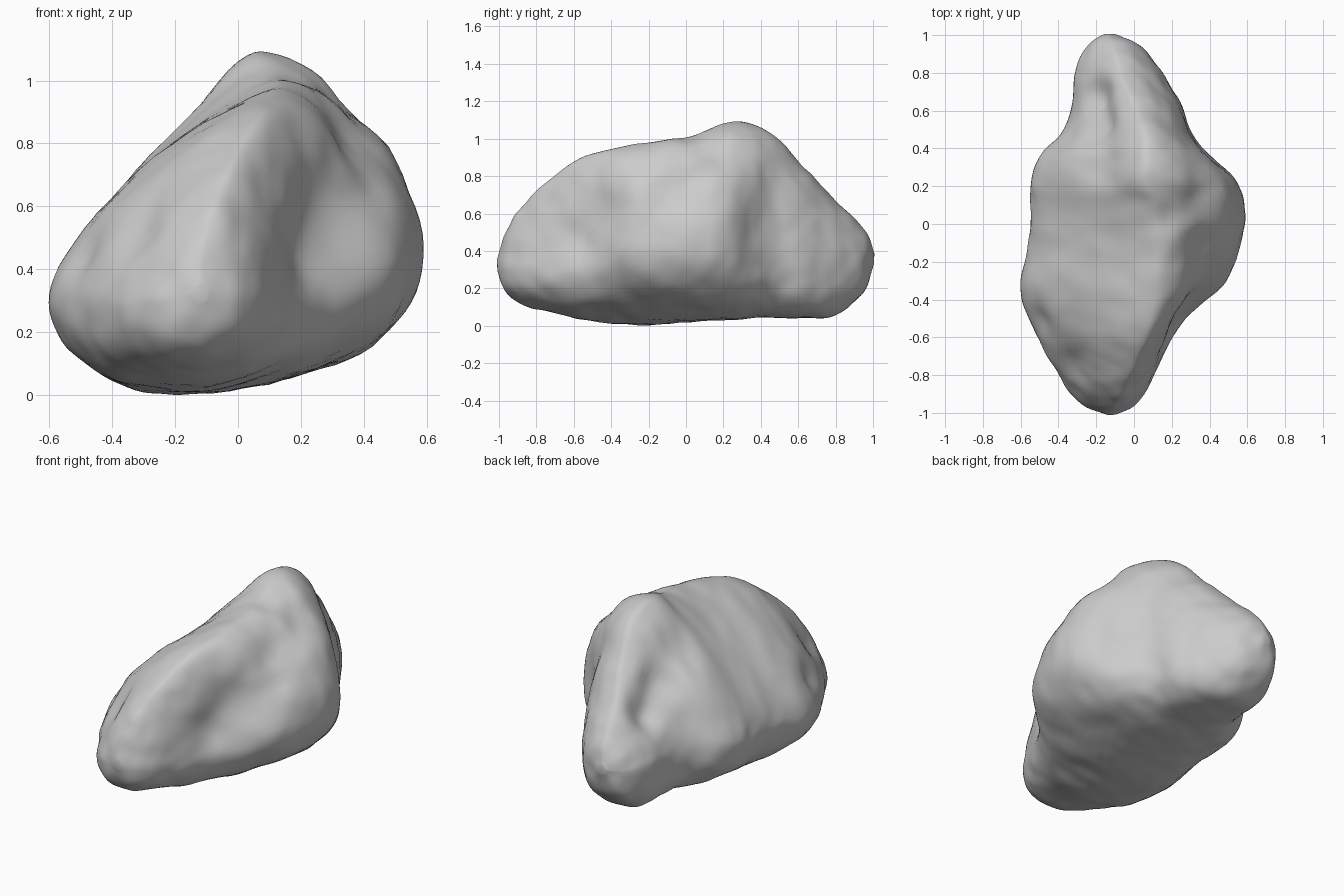
import bpy, bmesh, math
from mathutils import Vector, noise

if "Cube" in bpy.data.objects:
    bpy.data.objects.remove(bpy.data.objects["Cube"], do_unlink=True)

SEGMENTS = 80
STEPS = 8

# Sections along the boulder:
# y, left x, left z, ridge x, ridge z, right x, right z, keel x, keel z
SECTIONS = [
    (-1.01, -.14, .32, -.12, .34, -.1, .32, -.12, .3),
    (-.97, -.25, .3, -.11, .48, -.01, .31, -.14, .18),
    (-.88, -.35, .29, -.06, .63, .06, .31, -.17, .11),
    (-.74, -.44, .3, .0, .78, .14, .31, -.19, .07),
    (-.56, -.54, .31, .07, .9, .25, .33, -.21, .03),
    (-.36, -.6, .32, .12, .96, .41, .38, -.21, .01),
    (-.15, -.57, .32, .14, .99, .55, .42, -.2, 0),
    (.05, -.55, .33, .12, 1.035, .59, .43, -.15, .02),
    (.22, -.55, .34, .07, 1.09, .55, .44, -.12, .03),
    (.36, -.5, .35, .06, 1.08, .43, .42, -.1, .04),
    (.48, -.38, .36, .05, 1.01, .31, .39, -.08, .04),
    (.64, -.33, .36, .0, .84, .25, .37, -.08, .04),
    (.8, -.32, .36, -.07, .67, .15, .36, -.1, .05),
    (.95, -.25, .35, -.11, .52, .03, .35, -.13, .18),
    (1.01, -.15, .36, -.13, .38, -.11, .36, -.13, .34),
]

# Hollows (positive depth) and swellings (negative): centre, radius, depth
HOLLOWS = [
    ((.18, -.55, .45), .15, .06),
    ((.25, -.38, .6), .15, .08),
    ((.32, -.12, .78), .16, .09),
    ((.3, .13, .9), .12, .06),
    ((.16, .04, .95), .07, .06),
    ((.4, -.2, .66), .06, .04),
    ((.42, -.28, .4), .14, -.03),
    ((.4, .36, .5), .13, .03),
    ((-.21, .54, .74), .1, .06),
    ((-.22, .68, .62), .1, .07),
    ((-.2, .32, .88), .15, .05),
    ((-.5, -.52, .45), .08, .03),
    ((-.3, -.72, .5), .09, .03),
]


def spline(a, b, c, d, t):
    """Smooth curve between the middle two of four values."""
    return b + t * (c - a + t * (2*a - 5*b + 4*c - d + t * (3*(b - c) + d - a))) / 2


def section_at(i, t):
    last = len(SECTIONS) - 1
    near = [SECTIONS[min(max(i + k, 0), last)] for k in (-1, 0, 1, 2)]
    return [spline(*values, t) for values in zip(*near)]


def ring_points(section):
    """Lopsided oval through the left, ridge, right and keel points."""
    y, lx, lz, tx, tz, rx, rz, bx, bz = section
    rear = min(max((y + .2) / .5, 0), 1)
    for k in range(SEGMENTS):
        angle = math.tau * k / SEGMENTS
        c, s = math.cos(angle), math.sin(angle)
        side_x, side_z = (rx, rz) if c > 0 else (lx, lz)
        mid_x, mid_z = (tx, tz) if s > 0 else (bx, bz)
        if s < 0:
            power = 2.1 + max(y, 0)
        elif c > 0:
            power = 1.8 + .1 * rear
        else:
            power = 1.4 - .15 * rear
        u, v = abs(c) ** (2 / power), abs(s) ** (2 / power)
        yield Vector((mid_x + (side_x - mid_x) * u, y, side_z + (mid_z - side_z) * v))


# Loft the body
bm = bmesh.new()
rings = []
for i in range(len(SECTIONS) - 1):
    for step in range(STEPS):
        rings.append([bm.verts.new(p) for p in ring_points(section_at(i, step / STEPS))])
rings.append([bm.verts.new(p) for p in ring_points(SECTIONS[-1])])
for a, b in zip(rings, rings[1:]):
    for k in range(SEGMENTS):
        n = (k + 1) % SEGMENTS
        bm.faces.new((a[k], a[n], b[n], b[k]))
bm.faces.new(rings[0])
bm.faces.new(rings[-1])
bmesh.ops.recalc_face_normals(bm, faces=bm.faces)

# Soften the section joins, then press in hollows and weathering
for _ in range(6):
    bmesh.ops.smooth_vert(bm, verts=bm.verts, factor=.5,
                          use_axis_x=True, use_axis_y=True, use_axis_z=True)
bm.normal_update()
moves = []
for v in bm.verts:
    push = sum(depth * math.exp(-((v.co - Vector(centre)).length / radius) ** 2)
               for centre, radius, depth in HOLLOWS)
    rough = .01 * noise.noise(v.co * 5) + .006 * noise.noise(v.co * 11)
    moves.append((v, v.normal * (rough - push)))
for v, move in moves:
    v.co += move

# Seat on the ground
ground = min(v.co.z for v in bm.verts)
for v in bm.verts:
    v.co.z -= ground

mesh = bpy.data.meshes.new("boulder")
bm.to_mesh(mesh)
bm.free()
boulder = bpy.data.objects.new("boulder", mesh)
bpy.context.collection.objects.link(boulder)

# Plain grey stone
stone = bpy.data.materials.new("grey_stone")
stone.use_nodes = True
color = (.6, .6, .6, 1)
stone.diffuse_color = color
stone.node_tree.nodes["Principled BSDF"].inputs["Base Color"].default_value = color
mesh.materials.append(stone)

bpy.context.view_layer.objects.active = boulder
boulder.select_set(True)
bpy.ops.object.shade_smooth_by_angle(angle=math.radians(40))
